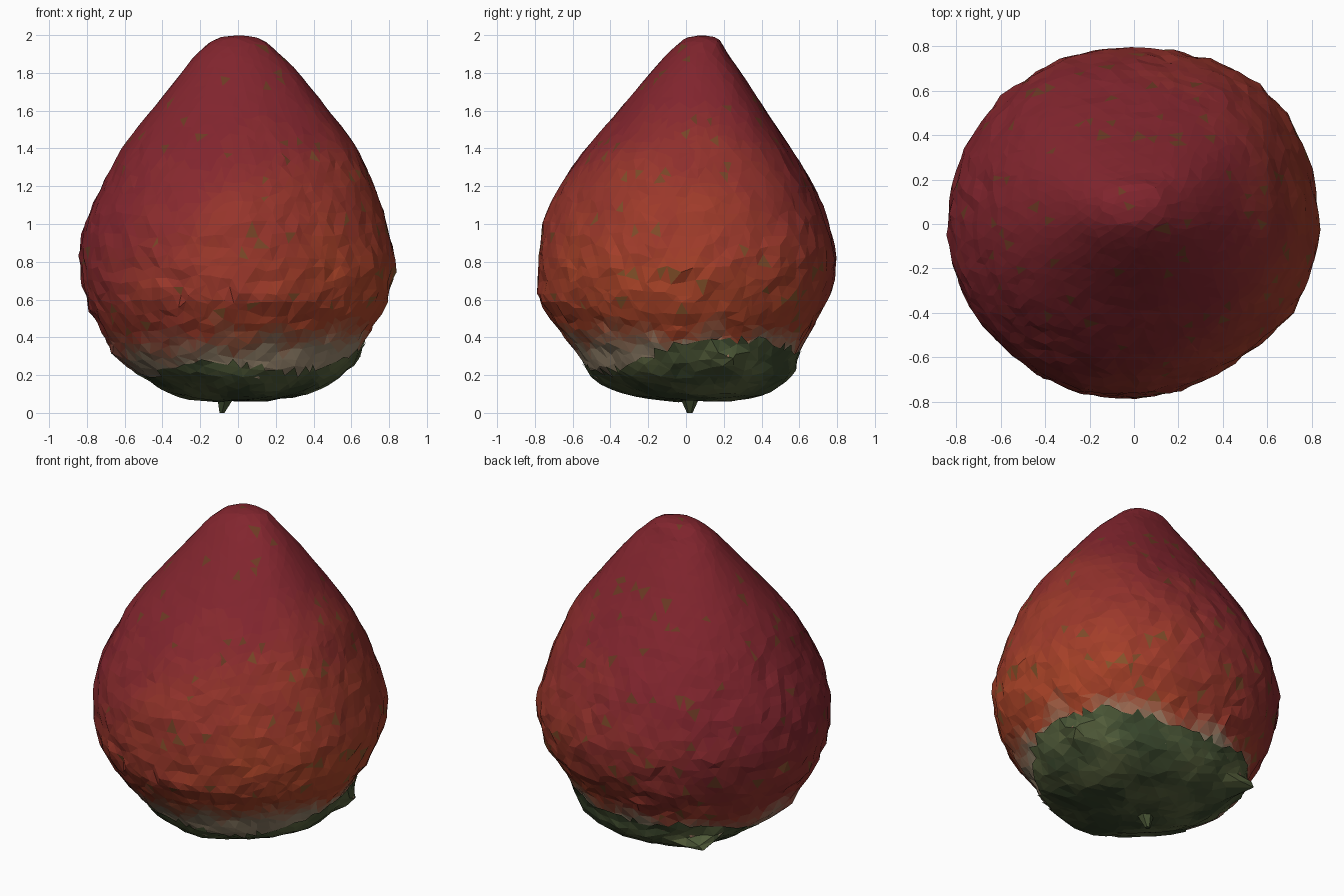
import bpy, bmesh, math, random
from mathutils import Vector, noise

if "Cube" in bpy.data.objects:
    bpy.data.objects.remove(bpy.data.objects["Cube"])

random.seed(4)

# Profile from tip to base: z, left x, right x, front y, back y
PROFILE = [
    (2.00, 0.00, 0.00, 0.08, 0.08), (1.98, -0.12, 0.12, -0.01, 0.17),
    (1.90, -0.22, 0.22, -0.10, 0.22), (1.80, -0.30, 0.32, -0.19, 0.29),
    (1.60, -0.46, 0.48, -0.36, 0.42), (1.40, -0.615, 0.63, -0.53, 0.55),
    (1.20, -0.72, 0.72, -0.67, 0.67), (1.00, -0.81, 0.79, -0.76, 0.75),
    (0.80, -0.835, 0.83, -0.785, 0.785), (0.60, -0.80, 0.79, -0.77, 0.74),
    (0.42, -0.71, 0.69, -0.66, 0.64), (0.30, -0.64, 0.62, -0.56, 0.58),
    (0.20, -0.51, 0.54, -0.49, 0.55), (0.11, -0.36, 0.38, -0.30, 0.43),
    (0.07, -0.20, 0.14, -0.12, 0.24), (0.075, 0.00, 0.00, 0.05, 0.05),
]
LENGTHS = [0.0]
for a, b in zip(PROFILE, PROFILE[1:]):
    LENGTHS.append(LENGTHS[-1] + math.hypot(a[0] - b[0], (a[2] - b[2] - a[1] + b[1]) / 2))

# Leaf tips standing off the fruit: angle, z, push, angular width
TIPS = [(135, 0.2, 0.14, 9), (20, 0.29, 0.06, 7), (188, 0.3, 0.03, 12),
        (225, 0.14, -0.05, 25), (270, 0.14, 0.05, 20), (300, 0.26, 0.03, 10)]
# Broad shoulders and flats around the fruit: angle, relative push, angular width
SHOULDERS = [(48, 0.05, 24), (112, 0.02, 20), (135, 0.01, 25), (305, -0.035, 22)]


def profile_at(s):
    """Catmull-Rom sample of the profile at fraction s of its length."""
    d = s * LENGTHS[-1]
    i = max(k for k in range(len(PROFILE) - 1) if LENGTHS[k] <= d + 1e-9)
    t = min(1, (d - LENGTHS[i]) / (LENGTHS[i + 1] - LENGTHS[i]))
    p = [PROFILE[min(max(i + k, 0), len(PROFILE) - 1)] for k in (-1, 0, 1, 2)]
    return [0.5 * (2 * b + (c - a) * t + (2 * a - 5 * b + 4 * c - e) * t * t
                   + (3 * b - a - 3 * c + e) * t ** 3) for a, b, c, e in zip(*p)]


def bell(theta, angle, width):
    gap = (math.degrees(theta) - angle + 180) % 360 - 180
    return math.exp(-(gap / width) ** 2)


def leaf_edge(theta):
    """Height of the leaf collar's rim around the fruit."""
    return (0.28 + 0.06 * math.cos(theta - math.radians(45))
            + 0.05 * math.cos(3 * theta - math.radians(30)) + 0.05 * bell(theta, 55, 30))


def fruit_surface(offset, rough):
    """Icosphere wrapped onto the profile, with lumps and dimples."""
    bm = bmesh.new()
    bmesh.ops.create_icosphere(bm, subdivisions=5, radius=1)
    for v in bm.verts:
        d = (v.co + Vector([random.uniform(-0.02, 0.02) for _ in range(3)])).normalized()
        theta = math.atan2(d.y, d.x)
        z, x0, x1, y0, y1 = profile_at(math.acos(max(-1, min(1, d.z))) / math.pi)
        bump = 1 + sum(p * bell(theta, a, w) for a, p, w in SHOULDERS)
        bump += 0.03 * max(0, min(1, (z - 1.1) / 0.6)) * math.sin(2 * theta) ** 2
        c, s = math.cos(theta), math.sin(theta)
        p = Vector(((x0 + x1) / 2 + (x1 - x0) / 2 * c * bump,
                    (y0 + y1) / 2 + (y1 - y0) / 2 * s * bump, z))
        out = Vector((c, s, 0)) * math.sqrt(max(0, 1 - d.z ** 2)) + Vector((0, 0, d.z * 0.5))
        skin = rough * min(1, max(0.2, (1.9 - z) / 1.2))
        p += out * (offset + skin * (noise.noise(p * 11) + 0.5 * noise.noise(p * 25)))
        for angle, tip_z, push, width in TIPS:
            p += (Vector((c, s, 0)) * push * bell(theta, angle, width)
                  * math.exp(-((z - tip_z) / 0.05) ** 2))
        v.co = p
    return bm


def trim(bm, unwanted):
    """Delete the faces for which unwanted(height above the leaf rim) holds."""
    drop = []
    for f in bm.faces:
        c = f.calc_center_median()
        if unwanted(c.z - leaf_edge(math.atan2(c.y, c.x))):
            drop.append(f)
    bmesh.ops.delete(bm, geom=drop, context="FACES")
    return bm


def to_linear(rgb):
    return [(c / 255 / 12.92) if c < 11 else ((c / 255 + 0.055) / 1.055) ** 2.4 for c in rgb]


def mix(a, b, t):
    return [i + (j - i) * t for i, j in zip(a, b)]


MATERIALS = {}


def paint(me, name, rgb):
    """Slot index of a shared material with the given colour."""
    if name not in MATERIALS:
        MATERIALS[name] = bpy.data.materials.new(name)
        MATERIALS[name].diffuse_color = (*to_linear(rgb), 1)
    if name not in me.materials:
        me.materials.append(MATERIALS[name])
    return me.materials.find(name)


def finish(bm, name, colour):
    me = bpy.data.meshes.new(name)
    for f in bm.faces:
        f.smooth = False
        f.material_index = paint(me, *colour(f.calc_center_median()))
    bm.to_mesh(me)
    bm.free()
    ob = bpy.data.objects.new(name, me)
    bpy.context.collection.objects.link(ob)
    return ob


CRIMSON, ORANGE, CREAM = (130, 37, 46), (172, 68, 40), (152, 134, 110)


def flesh_colour(p):
    """Crimson at the tip and back left, orange at the right, cream at the base."""
    side = (0.9 * p.x - 0.3 * p.y) / 0.8
    warm = 0.45 + 0.42 * side - 0.8 * (p.z - 0.85) + 0.2 * noise.noise(p * 4)
    warm = round(max(0, min(1, warm)) * 10)
    pale = (0.45 + 0.06 * side + 0.12 * noise.noise(p * 6) - p.z) / 0.16
    pale = round(max(0, min(1, pale)) * 5)
    if random.random() < 0.03 and pale == 0:
        return f"seed_{warm // 3}", mix((108, 58, 36), (140, 88, 44), warm / 10)
    return f"flesh_{warm}_{pale}", mix(mix(CRIMSON, ORANGE, warm / 10), CREAM, pale / 5)


def leaf_colour(p):
    shade = max(0, min(4, round(2 + 4 * noise.noise(p * 5) + random.uniform(-0.6, 0.6))))
    return f"leaf_{shade}", mix((56, 70, 44), (92, 102, 64), shade / 4)


# Fruit body, open where the leaves cover it
finish(trim(fruit_surface(0, 0.02), lambda h: h < -0.07), "fruit", flesh_colour)

# Leaf collar hugging the base
finish(trim(fruit_surface(0.01, 0.02), lambda h: h > 0), "leaf_collar", leaf_colour)

# Stem stub under the base
bm = bmesh.new()
bmesh.ops.create_cone(bm, cap_ends=True, segments=6, radius1=0.015, radius2=0.06, depth=0.1)
for v in bm.verts:
    v.co += Vector((-0.06 - (0.025 if v.co.z < 0 else 0), 0.02, 0.05))
finish(bm, "stem_stub", leaf_colour)

for m in bpy.data.materials:
    if m.users and not m.is_grease_pencil:
        m.use_nodes = True
        m.node_tree.nodes["Principled BSDF"].inputs["Base Color"].default_value = m.diffuse_color
